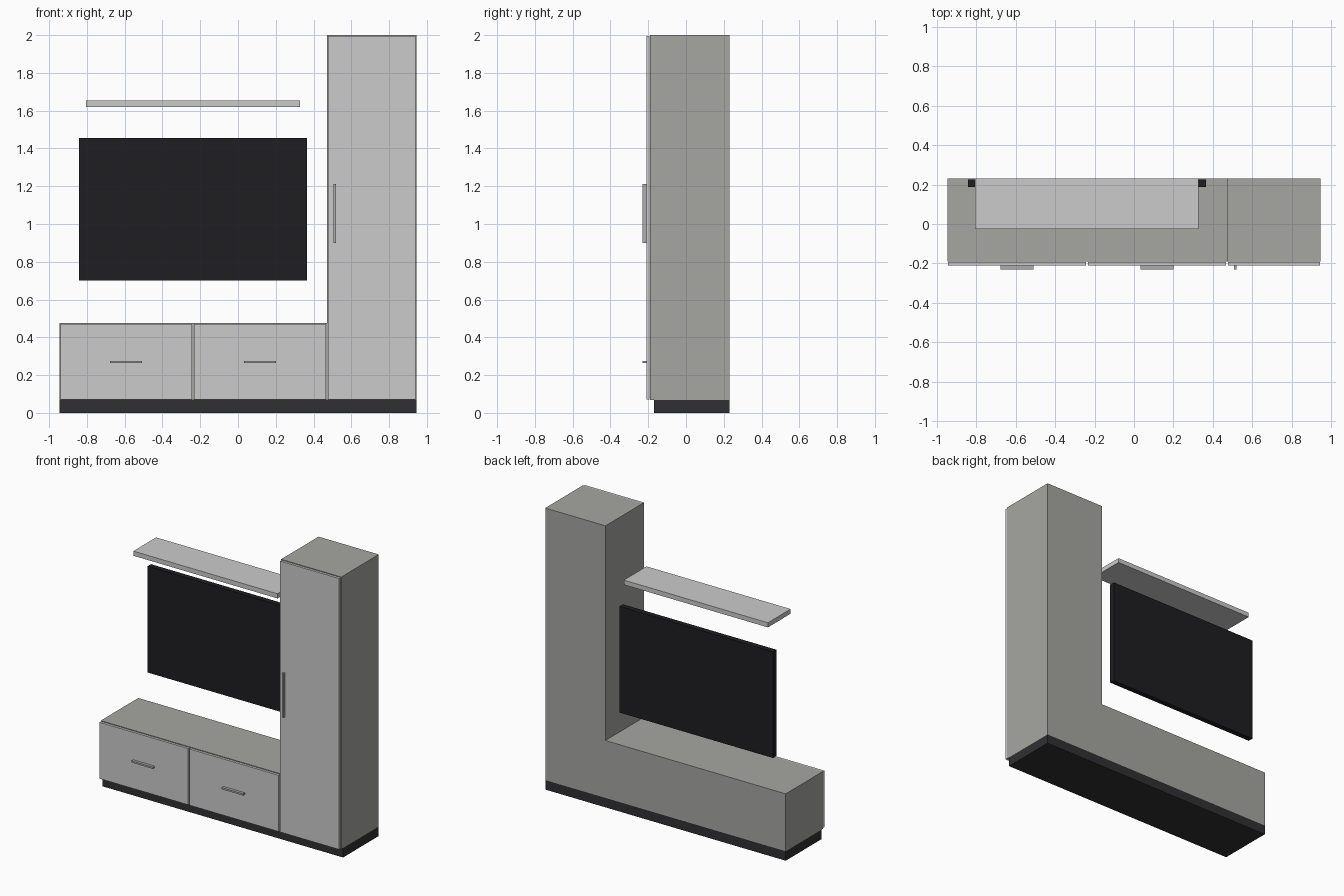
import bpy, bmesh
from mathutils import Vector

if "Cube" in bpy.data.objects:
    bpy.data.objects.remove(bpy.data.objects["Cube"])


def material(name, r, g, b):
    m = bpy.data.materials.new(name)
    m.diffuse_color = (r, g, b, 1)
    m.use_nodes = True
    m.node_tree.nodes["Principled BSDF"].inputs["Base Color"].default_value = m.diffuse_color
    return m


PANEL = material("light_panel", 0.63, 0.63, 0.60)
CARCASS = material("grey_carcass", 0.38, 0.38, 0.36)
METAL = material("handle_metal", 0.42, 0.42, 0.42)
DARK = material("plinth_dark", 0.03, 0.03, 0.033)
BLACK = material("screen_black", 0.013, 0.013, 0.016)


def box(name, x, y, z, mat):
    """Box spanning the given (min, max) ranges."""
    lo, hi = Vector((x[0], y[0], z[0])), Vector((x[1], y[1], z[1]))
    bm = bmesh.new()
    bmesh.ops.create_cube(bm, size=1)
    bmesh.ops.scale(bm, vec=hi - lo, verts=bm.verts)
    mesh = bpy.data.meshes.new(name)
    bm.to_mesh(mesh)
    bm.free()
    mesh.materials.append(mat)
    ob = bpy.data.objects.new(name, mesh)
    ob.location = (lo + hi) / 2
    bpy.context.collection.objects.link(ob)
    return ob


BODY_Y = (-0.19, 0.23)
FRONT_Y = (-0.21, -0.193)
HANDLE_Y = (-0.23, -0.21)

# Plinth and carcasses
box("plinth", (-0.945, 0.945), (-0.17, 0.23), (0, 0.067), DARK)
box("low_cabinet", (-0.945, 0.472), BODY_Y, (0.067, 0.475), CARCASS)
box("tall_cabinet", (0.472, 0.945), BODY_Y, (0.067, 2.0), CARCASS)

# Drawer fronts with centred bar handles
for side, x0, x1 in (("left", -0.941, -0.244), ("right", -0.234, 0.467)):
    box(f"drawer_front_{side}", (x0, x1), FRONT_Y, (0.071, 0.471), PANEL)
    mid = (x0 + x1) / 2
    box(f"drawer_handle_{side}", (mid - 0.084, mid + 0.084), HANDLE_Y,
        (0.264, 0.276), METAL)

# Tall door with upright handle
box("tall_door", (0.477, 0.941), FRONT_Y, (0.071, 1.996), PANEL)
box("tall_door_handle", (0.506, 0.518), HANDLE_Y, (0.9, 1.213), METAL)

# Wall screen and shelf
box("screen", (-0.842, 0.365), (0.187, 0.225), (0.70, 1.455), BLACK)
box("wall_shelf", (-0.805, 0.328), (-0.025, 0.23), (1.62, 1.653), PANEL)
